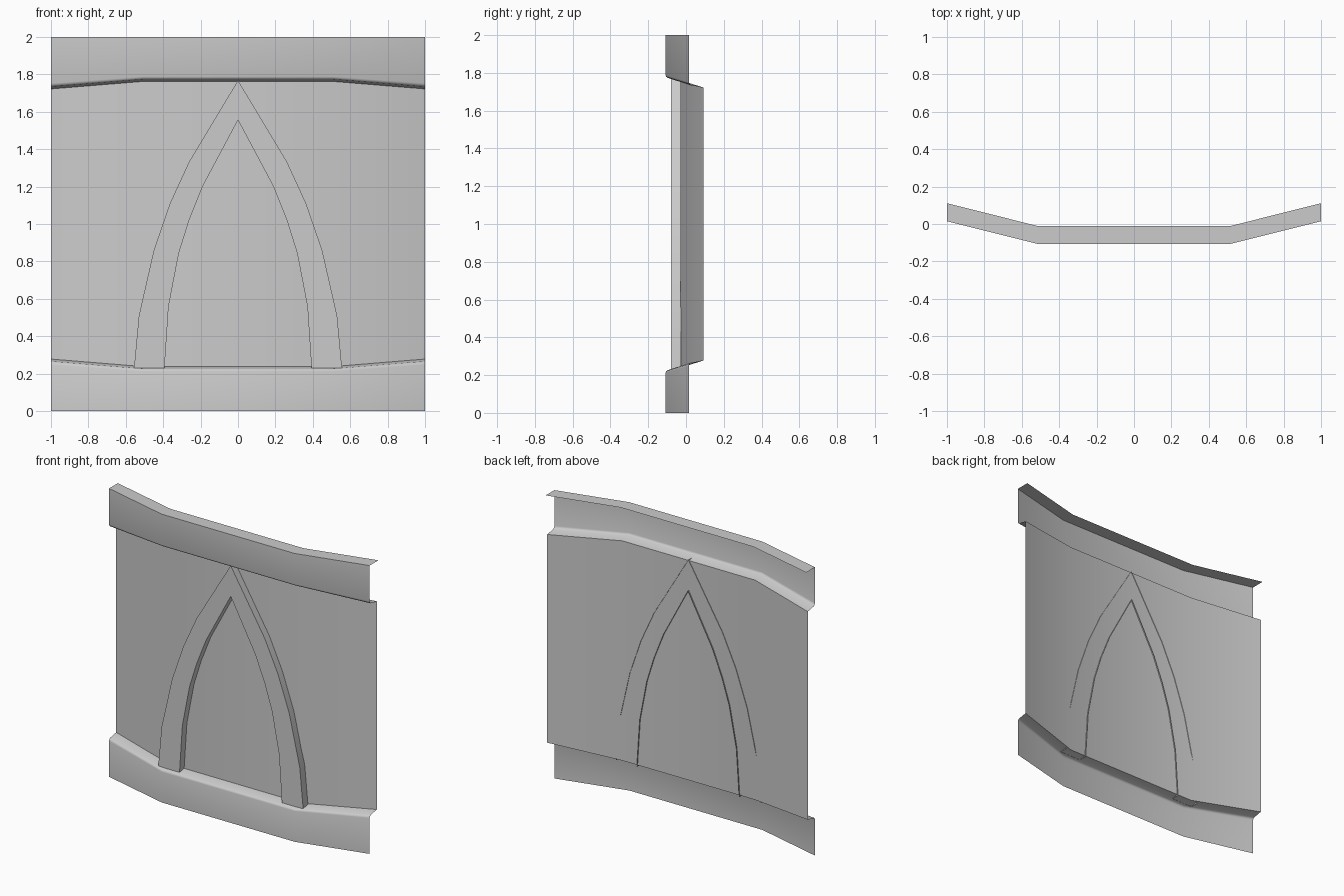
import bpy, math

if "Cube" in bpy.data.objects:
    bpy.data.objects.remove(bpy.data.objects["Cube"])

# plan line of the wall: x, y of the front band, and how far the ledges rise there
PLAN = [(-1, 0.015, 0.04), (-0.51, -0.108, 0), (0.51, -0.108, 0), (1, 0.015, 0.04)]


def make_object(name, verts, faces):
    mesh = bpy.data.meshes.new(name)
    mesh.from_pydata(verts, [], faces)
    mesh.update()
    obj = bpy.data.objects.new(name, mesh)
    bpy.context.collection.objects.link(obj)
    mesh.shade_smooth()
    mesh.set_sharp_from_angle(angle=math.radians(40))
    return obj


def strip(rows):
    """Quads joining consecutive equal-length rows of points."""
    n = len(rows[0])
    verts = [p for row in rows for p in row]
    faces = [(i * n + j, i * n + j + 1, (i + 1) * n + j + 1, (i + 1) * n + j)
             for i in range(len(rows) - 1) for j in range(n - 1)]
    return verts, faces


def sweep(name, profile):
    """Carry a (depth, z, rise factor) profile along the wall plan."""
    make_object(name, *strip([[(x, y + d, z + k * rise) for x, y, rise in PLAN]
                              for d, z, k in profile]))


# lower band with its rounded ledge, upper band mirrored in z
band = [(0, 0, 0), (0, 0.212, 0.9), (0.003, 0.221, 0.95), (0.011, 0.226, 1), (0.078, 0.238, 1)]
sweep("lower_band", band)
sweep("upper_band", [(d, 2 - z, -k) for d, z, k in reversed(band)])

# recessed panel and flat top rim
sweep("recessed_panel", [(0.078, 0.238, 1), (0.078, 1.762, -1)])
sweep("top_rim", [(0, 2, 0), (0.096, 2, 0)])

# pointed arch: right-hand outlines from foot to apex, mirrored to the left
outer = [(0.556, 0.228), (0.53, 0.51), (0.45, 0.861), (0.364, 1.11), (0.262, 1.332), (0, 1.768)]
inner = [(0.393, 0.228), (0.371, 0.56), (0.316, 0.845), (0.261, 1.02), (0.188, 1.203), (0, 1.555)]


def row(half, y):
    full = [(-x, z) for x, z in half] + [(x, z) for x, z in reversed(half[:-1])]
    return [(x, y, z) for x, z in full]


make_object("pointed_arch", *strip([row(inner, -0.021), row(inner, -0.08),
                                    row(outer, -0.08), row(outer, -0.026)]))
